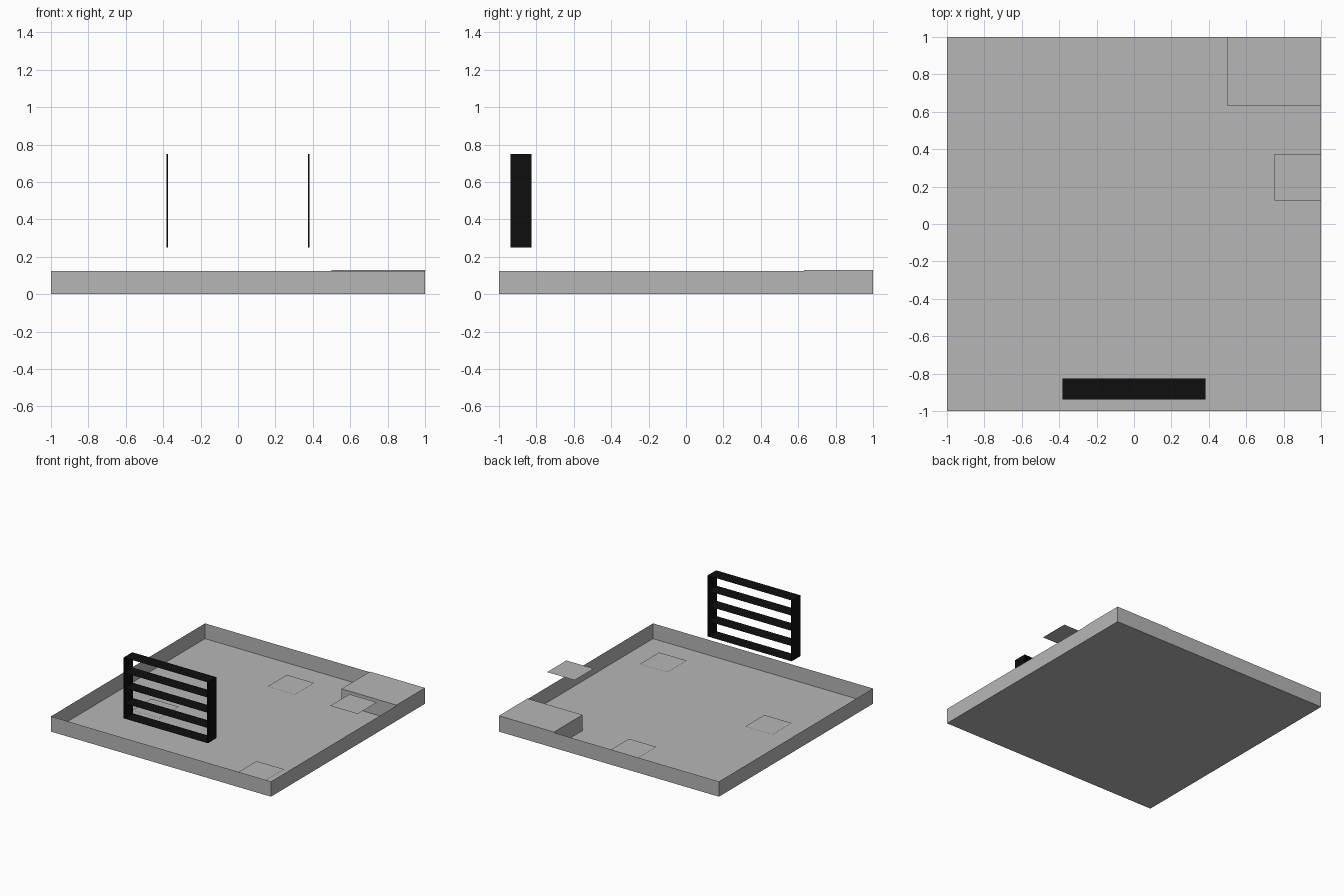
import bpy, bmesh

if "Cube" in bpy.data.objects:
    bpy.data.objects.remove(bpy.data.objects["Cube"])


def material(name, value):
    m = bpy.data.materials.new(name)
    m.diffuse_color = (value, value, value, 1)
    m.use_nodes = True
    m.node_tree.nodes["Principled BSDF"].inputs["Base Color"].default_value = m.diffuse_color
    return m


GREY = material("mid_grey", 0.47)
BLACK = material("black", 0.0045)


def box(name, lo, hi, mat, open_top=False):
    """Box from corner to corner, optionally without its top face."""
    bm = bmesh.new()
    bmesh.ops.create_cube(bm, size=1)
    for v in bm.verts:
        v.co = [(a + b) / 2 + c * (b - a) for a, b, c in zip(lo, hi, v.co)]
    if open_top:
        top = [f for f in bm.faces if f.normal.z > 0.9]
        bmesh.ops.delete(bm, geom=top, context='FACES_ONLY')
    return finish(name, bm, mat)


def sheet(name, x0, x1, y0, y1, z, mat):
    """Single horizontal rectangle."""
    bm = bmesh.new()
    corners = [(x0, y0, z), (x1, y0, z), (x1, y1, z), (x0, y1, z)]
    bm.faces.new([bm.verts.new(c) for c in corners])
    return finish(name, bm, mat)


def finish(name, bm, mat):
    mesh = bpy.data.meshes.new(name)
    bm.to_mesh(mesh)
    bm.free()
    mesh.materials.append(mat)
    ob = bpy.data.objects.new(name, mesh)
    bpy.context.collection.objects.link(ob)
    return ob


# Open tray with thin walls
box("tray", (-1, -1, 0), (1, 1, 0.125), GREY, open_top=True)

# Raised block in the back right corner
box("corner_block", (0.5, 0.63, 0), (1, 1, 0.13), GREY)

# Small square pads lying just above the tray floor
for i, (x, y) in enumerate([(0, 0.6875), (-0.585, -0.235), (0.6875, -0.6875)]):
    sheet(f"floor_pad_{i + 1}", x - 0.125, x + 0.125, y - 0.125, y + 0.125, 0.008, GREY)

# Floating square panel on the right
sheet("side_panel", 0.75, 1, 0.125, 0.375, 0.25, GREY)

# Black grille: two upright sides and five thin slats
Y0, Y1 = -0.9375, -0.825
for side, x0, x1 in (("left", -0.383, -0.375), ("right", 0.375, 0.383)):
    box(f"grille_{side}_side", (x0, Y0, 0.25), (x1, Y1, 0.75), BLACK)
for i in range(5):
    sheet(f"grille_slat_{i + 1}", -0.379, 0.379, Y0, Y1, 0.25 + 0.125 * i, BLACK)
